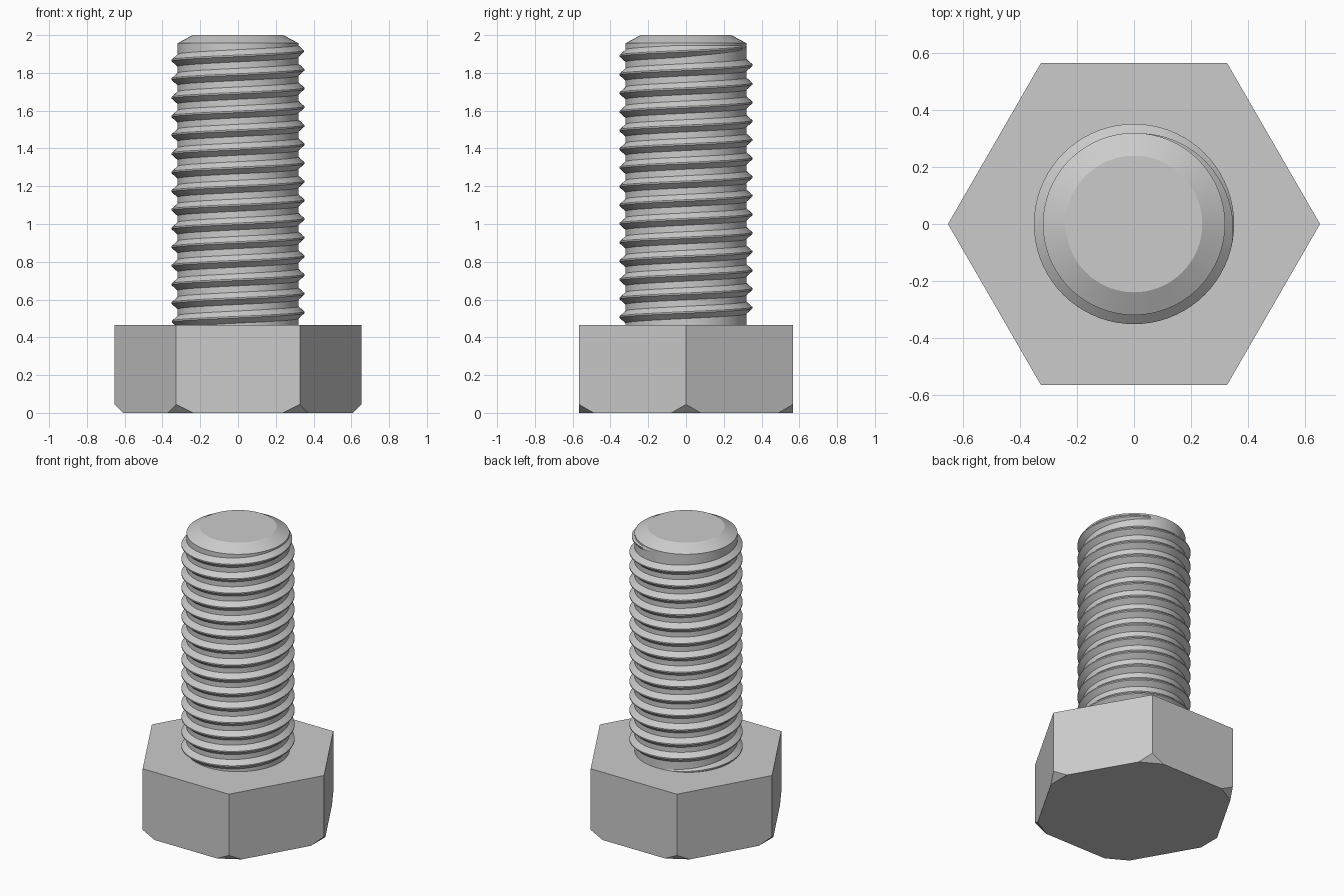
import bpy, bmesh
from math import cos, sin, pi, radians
from mathutils import Vector

cube = bpy.data.objects.get("Cube")
if cube:
    bpy.data.objects.remove(cube, do_unlink=True)

steel = bpy.data.materials.new("plain grey steel")
steel.use_nodes = True
GREY = (0.6, 0.6, 0.6, 1)
steel.diffuse_color = GREY
steel.node_tree.nodes["Principled BSDF"].inputs["Base Color"].default_value = GREY

HEAD_TOP, HEAD_R = 0.465, 0.654
ROOT_R, CREST_R = 0.32, 0.352


def polar(r, a, z):
    return Vector((r * cos(a), r * sin(a), z))


def finish(name, bm, smooth=False):
    bmesh.ops.recalc_face_normals(bm, faces=bm.faces)
    mesh = bpy.data.meshes.new(name)
    bm.to_mesh(mesh)
    bm.free()
    mesh.materials.append(steel)
    ob = bpy.data.objects.new(name, mesh)
    bpy.context.collection.objects.link(ob)
    if smooth:
        bpy.ops.object.select_all(action='DESELECT')
        ob.select_set(True)
        bpy.context.view_layer.objects.active = ob
        bpy.ops.object.shade_smooth_by_angle(angle=radians(25))
    return ob


# Hexagonal head: a prism with its lower corners cut off by slanted planes
bm = bmesh.new()
base = bm.faces.new([bm.verts.new(polar(HEAD_R, k * pi / 3, 0)) for k in range(6)])
top = bmesh.ops.extrude_face_region(bm, geom=[base], use_keep_orig=True)
bmesh.ops.translate(bm, vec=(0, 0, HEAD_TOP),
                    verts=[g for g in top["geom"] if isinstance(g, bmesh.types.BMVert)])
bmesh.ops.recalc_face_normals(bm, faces=bm.faces)
for k in range(6):
    a = k * pi / 3
    cut = bmesh.ops.bisect_plane(bm, geom=bm.verts[:] + bm.edges[:] + bm.faces[:],
                                 plane_co=polar(HEAD_R, a, 0.045),
                                 plane_no=polar(1, a, -1), clear_outer=True)
    rim = [g for g in cut["geom_cut"] if isinstance(g, bmesh.types.BMEdge)]
    bmesh.ops.holes_fill(bm, edges=rim, sides=0)
finish("hex_head", bm)

# Shank core: a cylinder with a chamfered tip
SIDES = 96
bm = bmesh.new()
rings = []
for r, z in ((ROOT_R, HEAD_TOP - 0.03), (ROOT_R, 1.957), (0.24, 2.0)):
    rings.append([bm.verts.new(polar(r, 2 * pi * i / SIDES, z)) for i in range(SIDES)])
for low, high in zip(rings, rings[1:]):
    for i in range(SIDES):
        j = (i + 1) % SIDES
        bm.faces.new((low[i], low[j], high[j], high[i]))
bm.faces.new(rings[0])
bm.faces.new(rings[-1])
finish("shank", bm, smooth=True)

# Thread: a ridge swept up a right-handed helix, fading out at both ends
TURNS, STEPS = 15, 72
Z_START, Z_END = 0.458, 1.94
FADE = 0.28
bm = bmesh.new()
sections = []
for i in range(TURNS * STEPS + 1):
    turn = i / STEPS
    a = pi / 2 + 2 * pi * turn
    z = Z_START + (Z_END - Z_START) * turn / TURNS
    grow = min(1, turn / FADE, (TURNS - turn) / FADE)
    crest = ROOT_R - 0.002 + (CREST_R - ROOT_R + 0.002) * grow
    half = 0.012 + 0.024 * grow
    profile = ((ROOT_R - 0.004, -half), (crest, -0.004), (crest, 0.004), (ROOT_R - 0.004, half))
    sections.append([bm.verts.new(polar(r, a, z + dz)) for r, dz in profile])
for s, t in zip(sections, sections[1:]):
    for k in range(4):
        n = (k + 1) % 4
        bm.faces.new((s[k], t[k], t[n], s[n]))
bm.faces.new(sections[0])
bm.faces.new(sections[-1])
finish("thread", bm, smooth=True)
